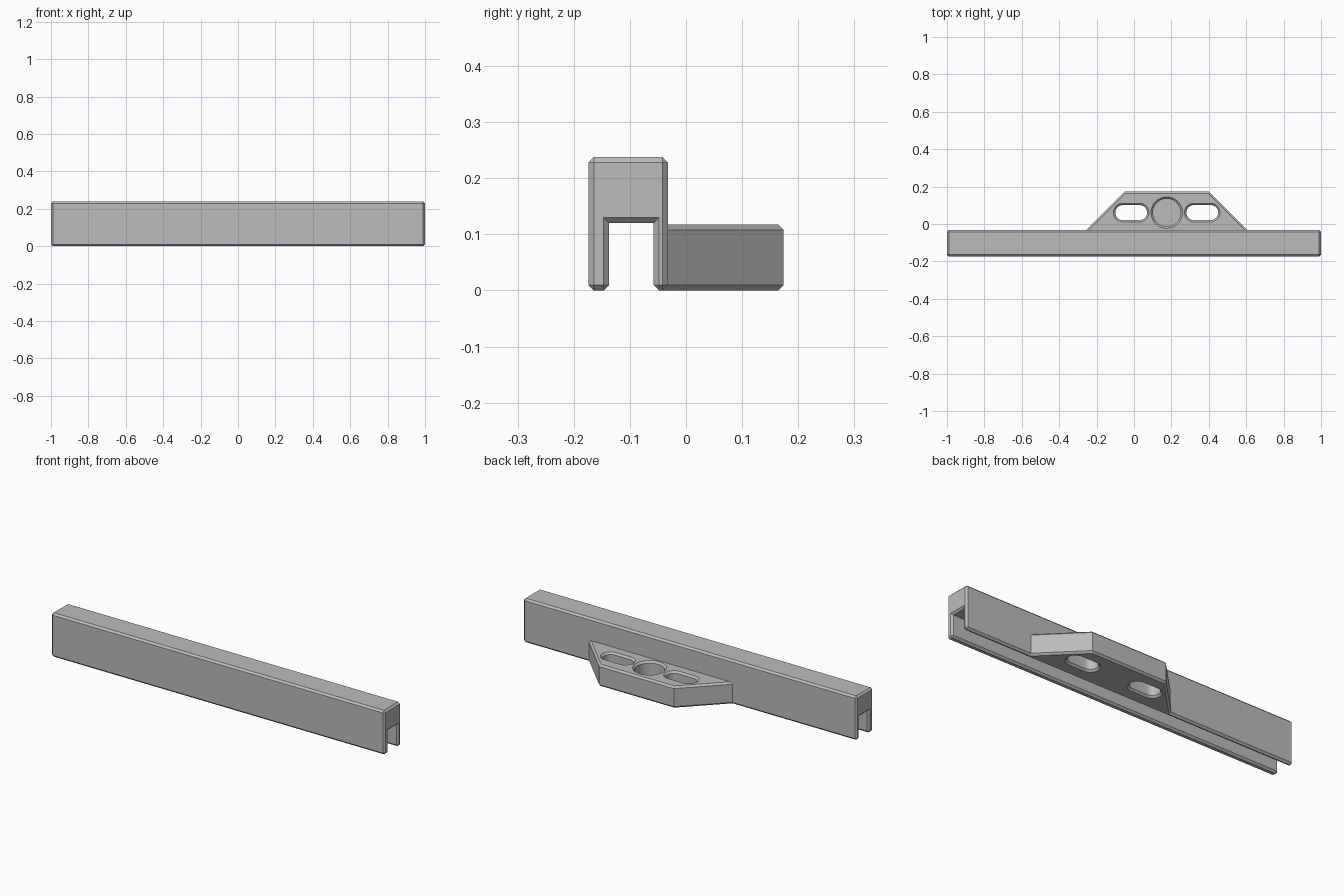
import bpy, bmesh, math

old = bpy.data.objects.get("Cube")
if old:
    bpy.data.objects.remove(old, do_unlink=True)

CHAMFER = 0.01
BRACKET_X, HOLE_Y, BRACKET_TOP = 0.175, 0.061, 0.118

grey = bpy.data.materials.new("plain grey")
grey.use_nodes = True
grey.diffuse_color = (0.5, 0.5, 0.5, 1)
grey.node_tree.nodes["Principled BSDF"].inputs["Base Color"].default_value = (0.5, 0.5, 0.5, 1)


def finish(name, bm):
    bmesh.ops.recalc_face_normals(bm, faces=bm.faces[:])
    mesh = bpy.data.meshes.new(name)
    bm.to_mesh(mesh)
    bm.free()
    mesh.materials.append(grey)
    obj = bpy.data.objects.new(name, mesh)
    bpy.context.collection.objects.link(obj)
    return obj


def loft(rings):
    """Closed solid through rings of equal point count."""
    bm = bmesh.new()
    loops = [[bm.verts.new(p) for p in ring] for ring in rings]
    n = len(loops[0])
    for a, b in zip(loops, loops[1:]):
        for i in range(n):
            j = (i + 1) % n
            bm.faces.new((a[i], a[j], b[j], b[i]))
    bm.faces.new(loops[0][::-1])
    bm.faces.new(loops[-1])
    bmesh.ops.recalc_face_normals(bm, faces=bm.faces[:])
    return bm


def chamfer(bm, rule):
    bmesh.ops.bevel(bm, geom=[e for e in bm.edges if rule(e)], offset=CHAMFER,
                    offset_type='OFFSET', segments=1, profile=0.5,
                    affect='EDGES', clamp_overlap=False)


# Rail: downward-open channel with every outer edge chamfered
front, back, slot_front, slot_back = -0.174, -0.032, -0.137, -0.058
top, ceiling = 0.238, 0.12
profile = [(front, 0), (slot_front, 0), (slot_front, ceiling), (slot_back, ceiling),
           (slot_back, 0), (back, 0), (back, top), (front, top)]
bm = loft([[(x, y, z) for y, z in profile] for x in (-1, 1)])
chamfer(bm, lambda e: e.is_convex)
finish("channel_rail", bm)

# Bracket: trapezoid plate whose hidden edge sits inside the rail wall
root, tip = -0.045, 0.174
outline = [(-0.443, root), (0.443, root), (0.224, tip), (-0.224, tip)]
bm = loft([[(BRACKET_X + x, y, z) for x, y in outline] for z in (0, BRACKET_TOP)])
chamfer(bm, lambda e: abs(e.verts[0].co.z - e.verts[1].co.z) < 0.001
        and max(v.co.y for v in e.verts) > 0)
bracket = finish("mounting_bracket", bm)


# Holes: round-ended openings with flared rims
def hole(name, cx, radius, straight, levels):
    count = 48
    rings = []
    for z, grow in levels:
        ring = []
        for i in range(count):
            a = math.tau * (i + 0.5) / count
            side = math.copysign(straight, math.cos(a))
            ring.append((cx + side + (radius + grow) * math.cos(a),
                         HOLE_Y + (radius + grow) * math.sin(a), z))
        rings.append(ring)
    cutter = finish(name, loft(rings))
    cutter.hide_render = True
    cutter.hide_set(True)
    cutter.display_type = 'WIRE'
    mod = bracket.modifiers.new(name, 'BOOLEAN')
    mod.operation, mod.solver, mod.object = 'DIFFERENCE', 'EXACT', cutter
    return cutter


upper = [(BRACKET_TOP - CHAMFER, 0), (BRACKET_TOP + CHAMFER, 2 * CHAMFER)]
lower = [(-CHAMFER, 2 * CHAMFER), (CHAMFER, 0)]
cutters = [hole("round_recess_cutter", BRACKET_X, 0.074, 0, [(0.018, 0)] + upper)]
for label, s in (("left", 1), ("right", -1)):
    cutters.append(hole(label + "_slot_cutter", BRACKET_X + s * 0.19, 0.04, 0.045,
                        lower + upper))

# Bake the cuts, drop the cutters and smooth the round walls
bpy.context.view_layer.update()
graph = bpy.context.evaluated_depsgraph_get()
cut_mesh = bpy.data.meshes.new_from_object(bracket.evaluated_get(graph))
bracket.modifiers.clear()
bracket.data = cut_mesh
for cutter in cutters:
    bpy.data.objects.remove(cutter, do_unlink=True)
bpy.ops.object.select_all(action='DESELECT')
bracket.select_set(True)
bpy.context.view_layer.objects.active = bracket
bpy.ops.object.shade_smooth_by_angle(angle=math.radians(25))
